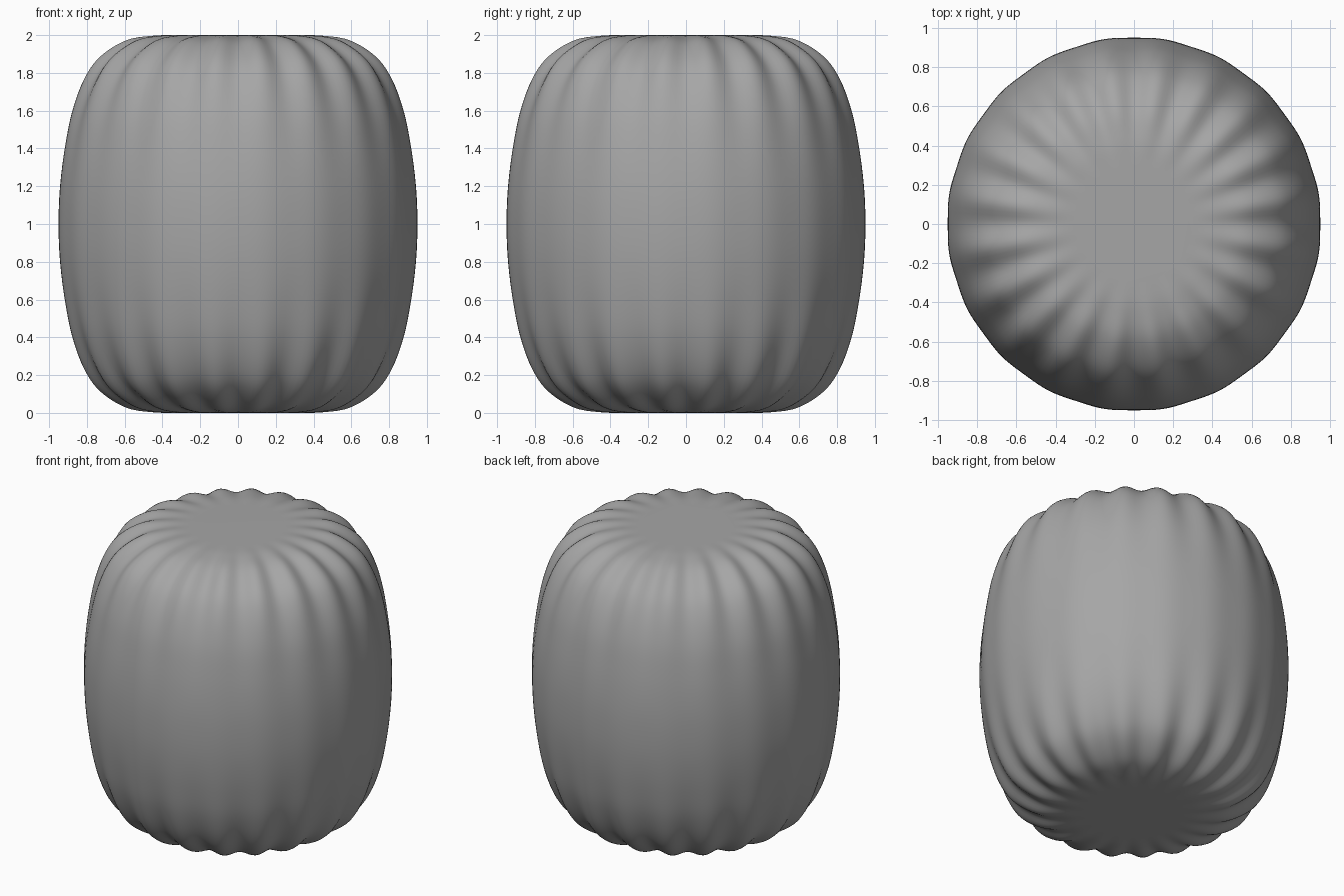
import bpy, bmesh, math
from mathutils import Vector

cube = bpy.data.objects.get("Cube")
if cube:
    bpy.data.objects.remove(cube, do_unlink=True)

RIBS = 20        # gathered folds around the rim
STEPS = 10       # segments per fold
SEGMENTS = RIBS * STEPS

# Half profiles (radius, height above the middle), from the flat end to the waist
RIDGE = [(0.30, 1.0), (0.45, 0.997), (0.60, 0.972), (0.74, 0.885), (0.825, 0.765),
         (0.888, 0.59), (0.926, 0.39), (0.948, 0.19), (0.955, 0)]
GROOVE = [(0.30, 1.0), (0.44, 0.991), (0.583, 0.953), (0.718, 0.862), (0.804, 0.748),
          (0.874, 0.58), (0.918, 0.385), (0.943, 0.19), (0.95, 0)]


def smooth_profile(half, steps=5):
    """Mirror a half profile and run a Catmull-Rom curve through it."""
    pts = half + [(r, -z) for r, z in reversed(half[:-1])]
    pts = [Vector(p) for p in [(0.15, 1.0)] + pts + [(0.15, -1.0)]]
    out = []
    for a, b, c, d in zip(pts, pts[1:], pts[2:], pts[3:]):
        for i in range(steps):
            t = i / steps
            out.append(0.5 * (2 * b + (c - a) * t + (2 * a - 5 * b + 4 * c - d) * t ** 2
                              + (3 * b - a - 3 * c + d) * t ** 3))
    out.append(pts[-2])
    return out


# Cushion body: a lathe that swings between the ridge and groove profiles
bm = bmesh.new()
rings = []
for ridge, groove in zip(smooth_profile(RIDGE), smooth_profile(GROOVE)):
    ring = []
    for s in range(SEGMENTS):
        angle = 2 * math.pi * s / SEGMENTS
        r, z = groove.lerp(ridge, 0.5 - 0.5 * math.cos(RIBS * angle))
        z = max(-1, min(1, z))
        ring.append(bm.verts.new((r * math.cos(angle), r * math.sin(angle), z + 1)))
    rings.append(ring)
for upper, lower in zip(rings, rings[1:]):
    for s in range(SEGMENTS):
        n = (s + 1) % SEGMENTS
        bm.faces.new((upper[s], lower[s], lower[n], upper[n]))

# Flat ends
bm.faces.new(rings[0])
bm.faces.new(list(reversed(rings[-1])))
bmesh.ops.recalc_face_normals(bm, faces=bm.faces)
for face in bm.faces:
    face.smooth = True

mesh = bpy.data.meshes.new("pouf_cushion")
bm.to_mesh(mesh)
bm.free()
pouf = bpy.data.objects.new("pouf_cushion", mesh)
bpy.context.collection.objects.link(pouf)

# Plain grey fabric
grey = bpy.data.materials.new("grey_fabric")
grey.use_nodes = True
colour = (0.38, 0.38, 0.38, 1)
grey.diffuse_color = colour
grey.node_tree.nodes["Principled BSDF"].inputs["Base Color"].default_value = colour
mesh.materials.append(grey)
